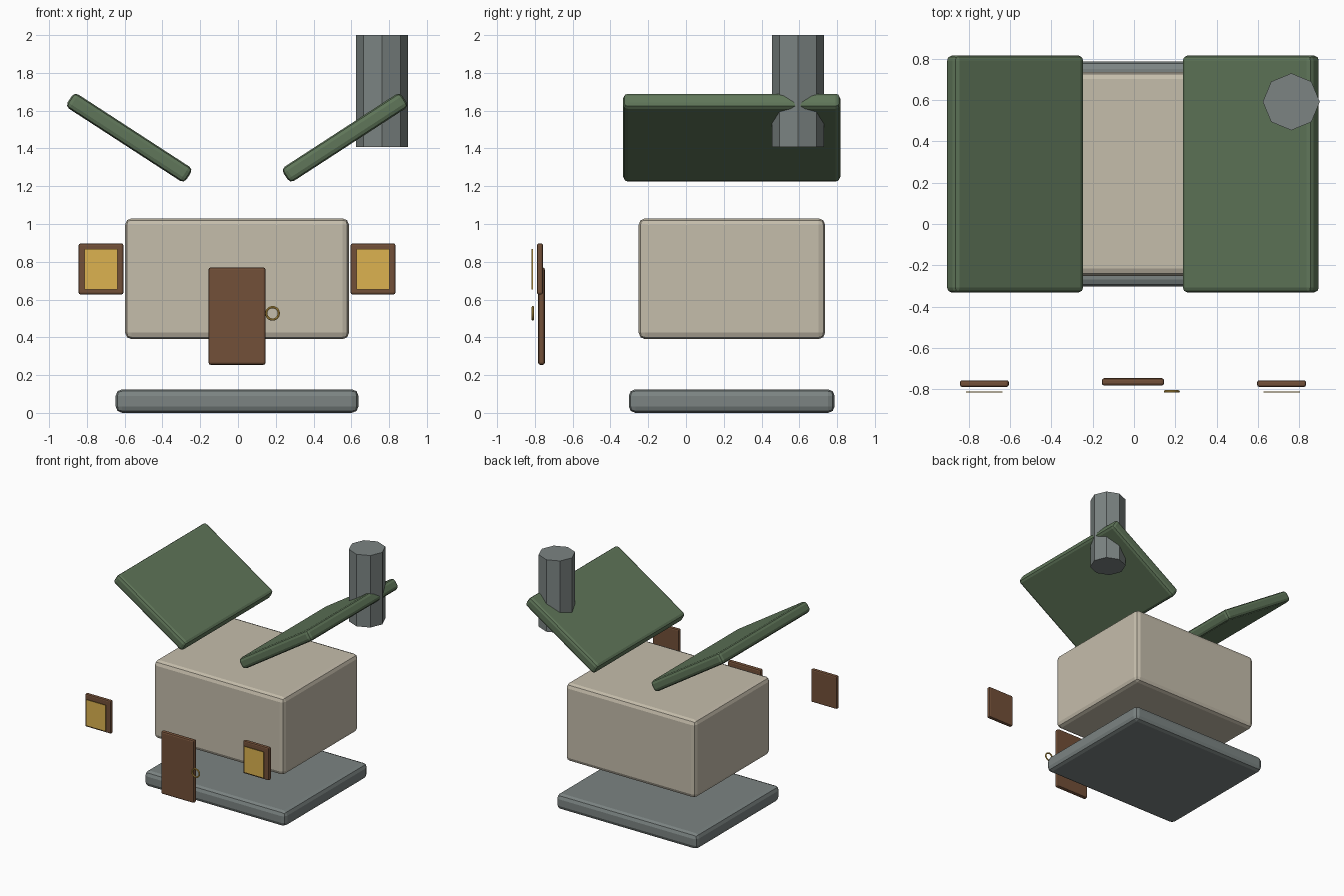
import bpy
from math import radians

if "Cube" in bpy.data.objects:
    bpy.data.objects.remove(bpy.data.objects["Cube"])

CX = -0.005  # centre line of the exploded house


def material(name, rgb):
    m = bpy.data.materials.new(name)
    m.diffuse_color = (*rgb, 1)
    m.use_nodes = True
    m.node_tree.nodes["Principled BSDF"].inputs["Base Color"].default_value = m.diffuse_color
    return m


STONE = material("stone", (0.20, 0.23, 0.225))
PLASTER = material("plaster", (0.56, 0.51, 0.41))
ROOF = material("green_roof", (0.115, 0.18, 0.10))
WOOD = material("wood", (0.17, 0.08, 0.04))
GOLD = material("gold", (0.72, 0.45, 0.08))


def finish(name, mat):
    ob = bpy.context.object
    ob.name = name
    ob.data.materials.append(mat)
    return ob


def slab(name, loc, size, mat, bevel=0.0, tilt=0.0):
    """Box with rounded edges, optionally tilted around y."""
    bpy.ops.mesh.primitive_cube_add(size=1, location=loc)
    ob = finish(name, mat)
    ob.scale = size
    bpy.ops.object.transform_apply(location=False, rotation=False, scale=True)
    ob.rotation_euler.y = radians(tilt)
    if bevel:
        mod = ob.modifiers.new("bevel", 'BEVEL')
        mod.width = bevel
        mod.segments = 2
    return ob


# Foundation and wall block
slab("foundation", (CX, 0.242, 0.0625), (1.286, 1.09, 0.125), STONE, 0.035)
slab("walls", (CX, 0.243, 0.71), (1.186, 0.988, 0.64), PLASTER, 0.035)

# Roof panels and windows, mirrored left and right
for side, s in (("left", -1), ("right", 1)):
    slab(f"roof_{side}", (CX + s * 0.571, 0.242, 1.457),
         (0.75, 1.15, 0.09), ROOF, 0.025, -33 * s)
    x = CX + s * 0.72
    slab(f"window_frame_{side}", (x, -0.773, 0.762),
         (0.237, 0.032, 0.27), WOOD, 0.01)
    slab(f"window_pane_{side}", (x, -0.814, 0.76),
         (0.176, 0.006, 0.215), GOLD)

# Octagonal chimney
bpy.ops.mesh.primitive_cylinder_add(vertices=8, radius=0.138, depth=0.593,
                                    location=(0.762, 0.592, 1.7035))
finish("chimney", STONE)

# Door and ring handle
slab("door", (CX, -0.765, 0.512), (0.302, 0.036, 0.516), WOOD, 0.012)
bpy.ops.mesh.primitive_torus_add(major_radius=0.033, minor_radius=0.006,
                                 major_segments=20, minor_segments=8,
                                 location=(0.183, -0.811, 0.527),
                                 rotation=(radians(90), 0, 0))
finish("door_ring", GOLD)
bpy.ops.object.shade_smooth_by_angle()
